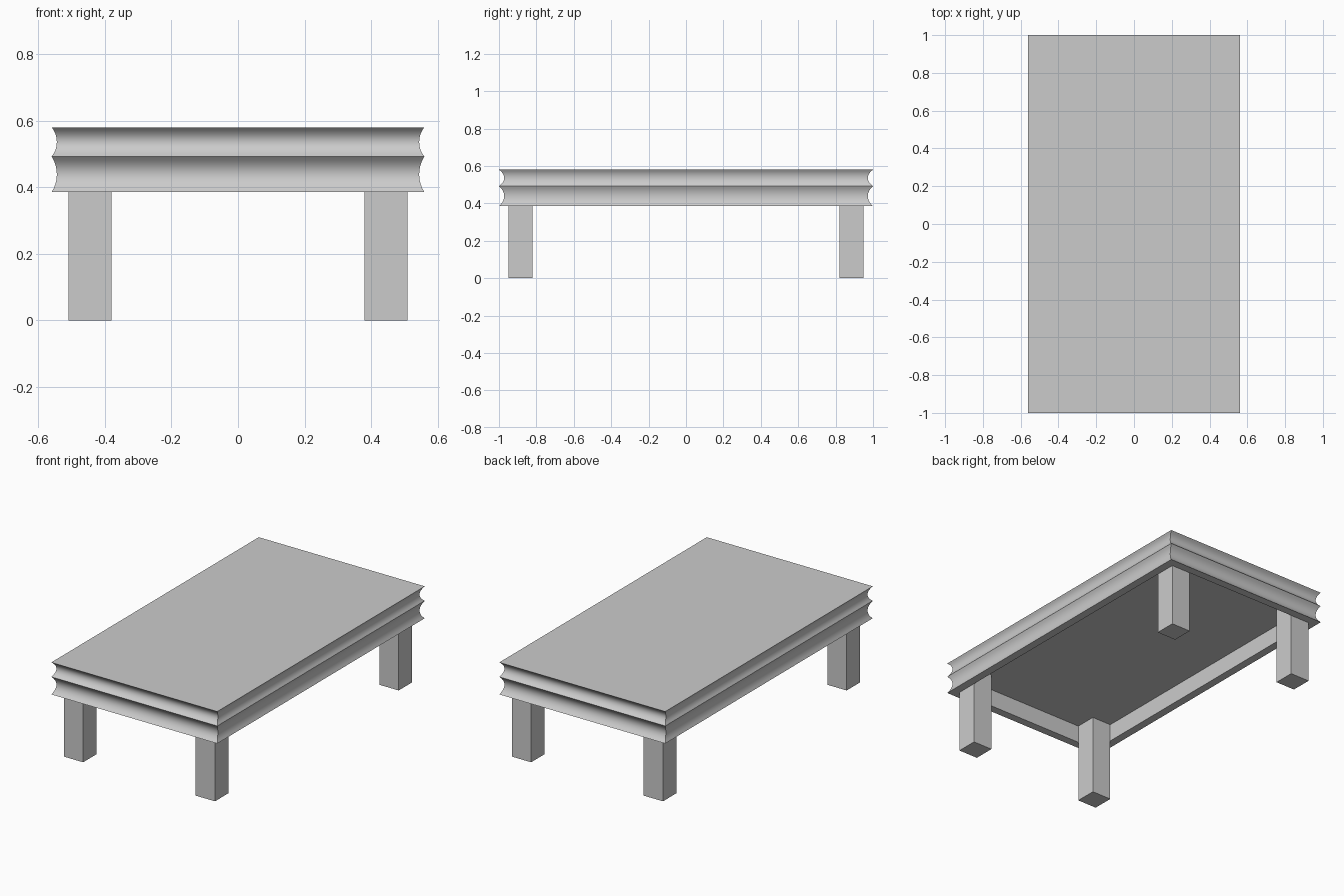
import bpy, bmesh, math

if "Cube" in bpy.data.objects:
    bpy.data.objects.remove(bpy.data.objects["Cube"])

HX, HY = 0.56, 1.0           # half size of the table top
Z_RIM, Z_SLAB, Z_TOP = 0.385, 0.492, 0.58
COVE = 0.028                 # cove depth as a fraction of the half size
WALL = 0.05                  # rim thickness
SEG = 8


def finish(name, bm):
    bmesh.ops.recalc_face_normals(bm, faces=bm.faces[:])
    me = bpy.data.meshes.new(name)
    bm.to_mesh(me)
    bm.free()
    ob = bpy.data.objects.new(name, me)
    bpy.context.collection.objects.link(ob)
    bpy.ops.object.select_all(action='DESELECT')
    ob.select_set(True)
    bpy.context.view_layer.objects.active = ob
    bpy.ops.object.shade_smooth_by_angle(angle=math.radians(30))
    return ob


def ring(bm, hx, hy, z):
    return [bm.verts.new((sx * hx, sy * hy, z))
            for sx, sy in ((-1, -1), (1, -1), (1, 1), (-1, 1))]


def bridge(bm, a, b):
    for i in range(4):
        j = (i + 1) % 4
        bm.faces.new((a[i], a[j], b[j], b[i]))


def cove_rings(bm, z0, z1):
    """Stack of rectangles following a circular-arc hollow."""
    half = 2 * math.atan(2 * COVE * HX / (z1 - z0))
    rings = []
    for i in range(SEG + 1):
        a = half * (2 * i / SEG - 1)
        z = (z0 + z1) / 2 + (z1 - z0) / 2 * math.sin(a) / math.sin(half)
        k = 1 - COVE * (math.cos(a) - math.cos(half)) / (1 - math.cos(half))
        rings.append(ring(bm, HX * k, HY * k, z))
    for a, b in zip(rings, rings[1:]):
        bridge(bm, a, b)
    return rings


# upper slab with hollowed edge
bm = bmesh.new()
r = cove_rings(bm, Z_SLAB, Z_TOP)
bm.faces.new(r[0])
bm.faces.new(r[-1])
finish("table_top", bm)

# open rim under the slab with the same hollowed edge
bm = bmesh.new()
r = cove_rings(bm, Z_RIM, Z_SLAB)
low = ring(bm, HX - WALL, HY - WALL, Z_RIM)
high = ring(bm, HX - WALL, HY - WALL, Z_SLAB)
bridge(bm, r[0], low)
bridge(bm, low, high)
bridge(bm, high, r[-1])
finish("apron_rim", bm)

# four square legs tucked into the rim corners
for sx, side in ((-1, "left"), (1, "right")):
    for sy, end in ((-1, "front"), (1, "back")):
        bm = bmesh.new()
        bmesh.ops.create_cube(bm, size=1)
        for v in bm.verts:
            v.co.x = v.co.x * 0.13 + sx * 0.445
            v.co.y = v.co.y * 0.13 + sy * 0.885
            v.co.z = (v.co.z + 0.5) * Z_SLAB
        finish(f"{end}_{side}_leg", bm)
